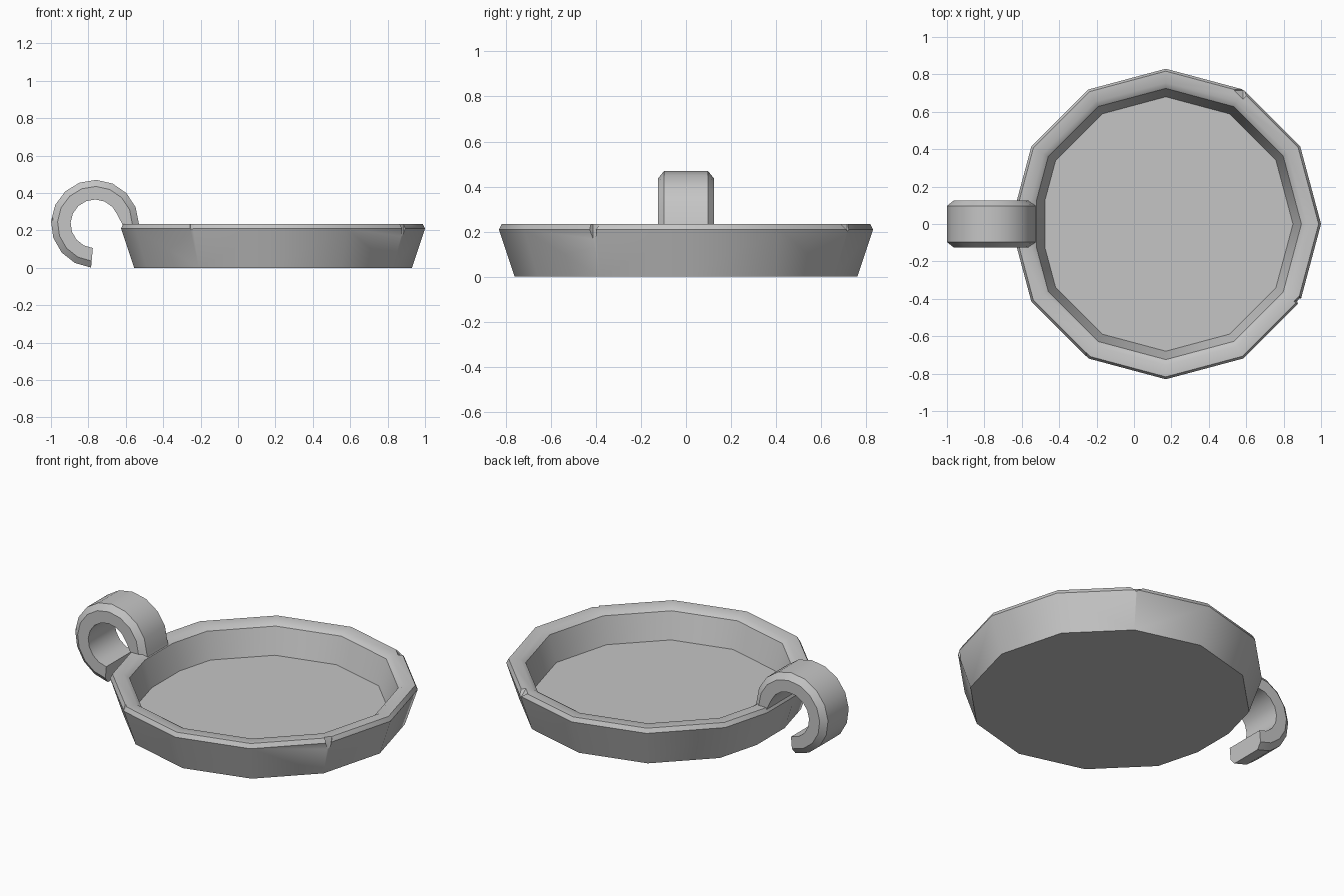
import bpy, bmesh, math
from mathutils import Vector

if "Cube" in bpy.data.objects:
    bpy.data.objects.remove(bpy.data.objects["Cube"])

grey = bpy.data.materials.new("plain_grey")
grey.use_nodes = True
colour = (0.56, 0.56, 0.56, 1)
grey.diffuse_color = colour
grey.node_tree.nodes["Principled BSDF"].inputs["Base Color"].default_value = colour

CENTRE = 0.17        # x of the dish centre
FLAT = 0.13          # half width of the flat under the handle
HALF = 0.125         # half width of the handle
RING = Vector((-0.765, 0, 0.235))


def loft(name, rings):
    """Skin a list of point rings and cap both ends."""
    bm = bmesh.new()
    loops = [[bm.verts.new(p) for p in ring] for ring in rings]
    n = len(loops[0])
    for a, b in zip(loops, loops[1:]):
        for i in range(n):
            j = (i + 1) % n
            bm.faces.new((a[i], a[j], b[j], b[i]))
    bm.faces.new(loops[0])
    bm.faces.new(loops[-1])
    bmesh.ops.recalc_face_normals(bm, faces=bm.faces)
    mesh = bpy.data.meshes.new(name)
    bm.to_mesh(mesh)
    bm.free()
    obj = bpy.data.objects.new(name, mesh)
    bpy.context.collection.objects.link(obj)
    mesh.materials.append(grey)
    return obj


def dish_ring(r, z):
    """Twelve-sided outline, with the corner under the handle cut flat."""
    pts = [(CENTRE + r * math.cos(math.radians(a)), r * math.sin(math.radians(a)), z)
           for a in range(-150, 151, 30)]
    t = 1 - FLAT / (r * 0.5)
    x = CENTRE - r * (math.cos(math.radians(30)) * (1 - t) + t)
    return pts + [(x, FLAT, z), (x, -FLAT, z)]


def handle_ring(angle, inner=0.13):
    """Cross-section with chamfered outer corners."""
    out = Vector((math.cos(angle), 0, math.sin(angle)))
    section = [(inner, -HALF), (0.2, -HALF), (0.235, -0.097),
               (0.235, 0.097), (0.2, HALF), (inner, HALF)]
    return [RING + out * r + Vector((0, y, 0)) for r, y in section]


def combine(target, other, operation):
    """Apply a boolean and discard the second object."""
    mod = target.modifiers.new("combine", 'BOOLEAN')
    mod.operation = operation
    mod.solver = 'EXACT'
    mod.object = other
    bpy.context.view_layer.objects.active = target
    bpy.ops.object.modifier_apply(modifier=mod.name)
    bpy.data.objects.remove(other)


def chip(target, location, radius, depth):
    """Cut a small pointed nick, tip downward."""
    bpy.ops.mesh.primitive_cone_add(vertices=4, radius1=0, radius2=radius,
                                    depth=depth, location=location)
    cutter = bpy.context.object
    cutter.hide_render = True
    cutter.data.materials.append(grey)
    combine(target, cutter, 'DIFFERENCE')


# Dish: outside wall, bevelled rim, inside wall, floor
profile = [(0.76, 0), (0.83, 0.21), (0.817, 0.235),
           (0.755, 0.235), (0.725, 0.215), (0.68, 0.063)]
dish = loft("hooked_dish", [dish_ring(r, z) for r, z in profile])

# Hooked handle rising from the rim and curling down to an open tip
STEPS = 12
sweep = [handle_ring(math.radians(265) * i / STEPS, 0.145 if i == 0 else 0.13)
         for i in range(STEPS + 1)]
root = [p + Vector((0.025, 0, -0.09)) for p in sweep[0]]
handle = loft("handle", [root] + sweep)

# Worn nicks in the handle edges
chip(handle, (-0.99, -0.13, 0.24), 0.035, 0.05)
chip(handle, (-0.765, 0.13, 0.46), 0.035, 0.05)

# Join the handle to the dish as one solid
combine(dish, handle, 'UNION')

# Worn nicks in the rim corners
for angle, r, radius, top, depth in ((-30, 0.825, 0.033, 0.25, 0.13),
                                     (-120, 0.85, 0.06, 0.25, 0.085),
                                     (60, 0.825, 0.08, 0.26, 0.06)):
    a = math.radians(angle)
    chip(dish, (CENTRE + r * math.cos(a), r * math.sin(a), top - depth / 2), radius, depth)

# Smooth walls, crisp rims
bpy.ops.object.select_all(action='DESELECT')
dish.select_set(True)
bpy.context.view_layer.objects.active = dish
bpy.ops.object.shade_smooth_by_angle(angle=math.radians(35))
